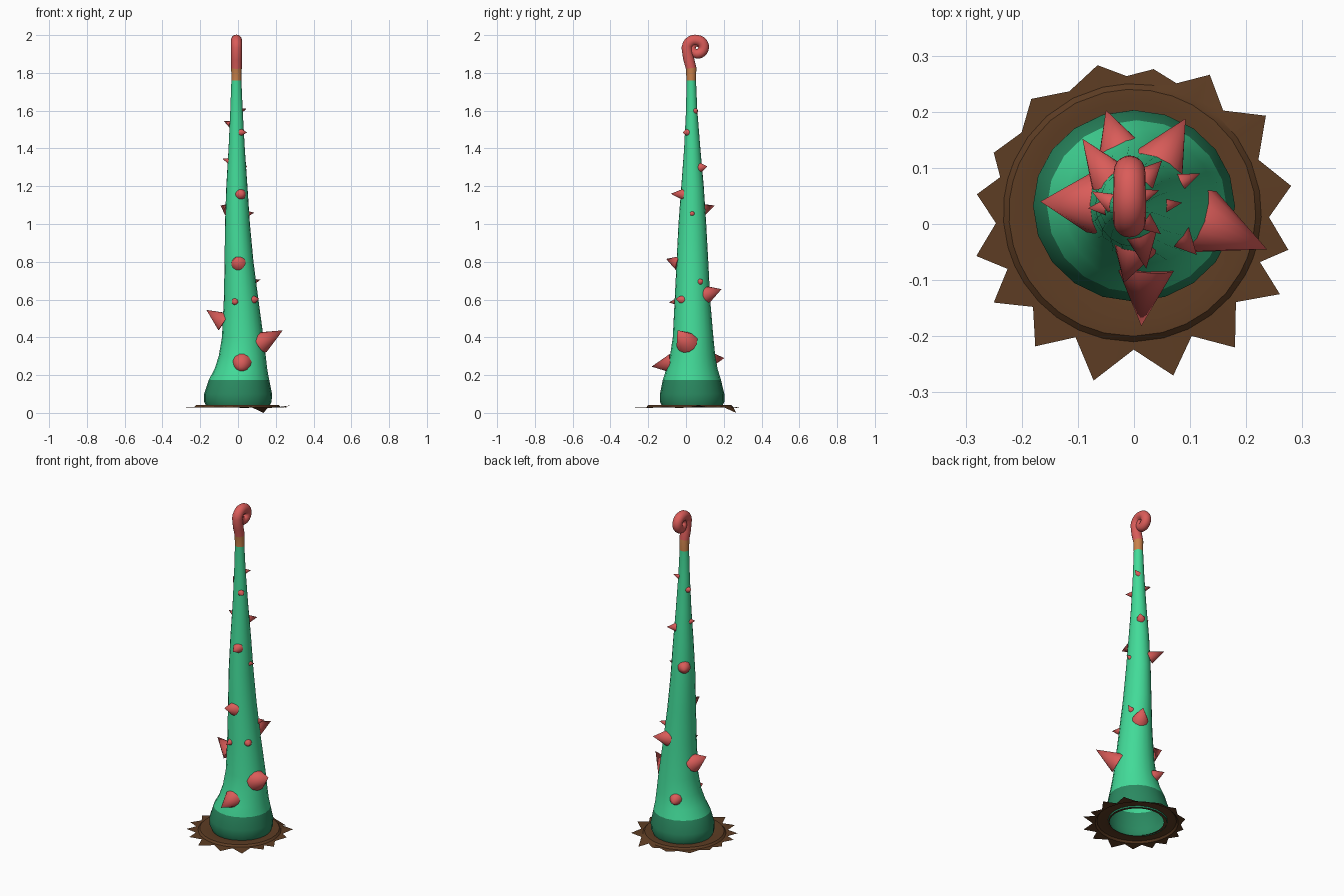
import bpy, bmesh, math
from mathutils import Vector


def material(name, rgb):
    m = bpy.data.materials.new(name)
    m.diffuse_color = (*rgb, 1)
    return m


GREEN = material("green", (0.055, 0.71, 0.318))
DARK_GREEN = material("dark green", (0.023, 0.25, 0.118))
RED = material("coral red", (0.70, 0.107, 0.10))
ORANGE = material("orange", (0.58, 0.22, 0.07))
BROWN = material("earth brown", (0.11, 0.046, 0.017))


def finish(name, bm, mats, angle=40):
    bmesh.ops.recalc_face_normals(bm, faces=bm.faces)
    me = bpy.data.meshes.new(name)
    bm.to_mesh(me)
    bm.free()
    for m in mats:
        me.materials.append(m)
    ob = bpy.data.objects.new(name, me)
    bpy.context.collection.objects.link(ob)
    bpy.ops.object.select_all(action='DESELECT')
    ob.select_set(True)
    bpy.context.view_layer.objects.active = ob
    bpy.ops.object.shade_smooth_by_angle(angle=math.radians(angle))
    return ob


# --- Stalk: (z, x min, x max, y min, y max) outline read off front and side views
outline = [
    (0.03, -0.165, 0.165, -0.125, 0.19), (0.06, -0.18, 0.178, -0.138, 0.203),
    (0.10, -0.18, 0.18, -0.138, 0.203), (0.175, -0.155, 0.165, -0.123, 0.185),
    (0.23, -0.125, 0.155, -0.105, 0.168), (0.30, -0.102, 0.147, -0.085, 0.155),
    (0.40, -0.085, 0.135, -0.07, 0.145), (0.60, -0.075, 0.108, -0.06, 0.128),
    (0.80, -0.071, 0.082, -0.05, 0.118), (1.00, -0.069, 0.063, -0.04, 0.107),
    (1.20, -0.062, 0.05, -0.025, 0.094), (1.40, -0.05, 0.036, -0.01, 0.076),
    (1.60, -0.041, 0.025, 0.0, 0.06), (1.76, -0.035, 0.018, 0.003, 0.053),
]
stations = [((a + b) / 2, (c + d) / 2, z, (b - a) / 2, (d - c) / 2) for z, a, b, c, d in outline]
for y, z, r in [(0.027, 1.825, 0.028), (0.014, 1.875, 0.029)]:
    stations.append((-0.008, y, z, r, r))
# curled tip: spiral radius and tube radius at each quarter turn
curl = [(0.053, 0.029), (0.037, 0.029), (0.036, 0.028), (0.034, 0.026),
        (0.022, 0.016), (0.013, 0.013), (0.006, 0.009)]
STEPS = 6
for i in range((len(curl) - 1) * STEPS + 1):
    k = min(i // STEPS, len(curl) - 2)
    f = i / STEPS - k
    R, r = [curl[k][j] * (1 - f) + curl[k + 1][j] * f for j in (0, 1)]
    a = math.pi - i / STEPS * math.pi / 2
    stations.append((-0.008, 0.058 + R * math.cos(a), 1.935 + R * math.sin(a), r, r))

N = 20
bm = bmesh.new()
rings = []
for i, (x, y, z, rx, ry) in enumerate(stations):
    p, q = stations[max(i - 1, 0)], stations[min(i + 1, len(stations) - 1)]
    t = Vector((0, q[1] - p[1], q[2] - p[2])).normalized()
    if i < len(outline):
        t = Vector((0, 0, 1))
    side = Vector((0, t.z, -t.y))
    rings.append([bm.verts.new(Vector((x, y, z)) + Vector((rx * math.cos(b), 0, 0)) + side * ry * math.sin(b))
                  for b in (2 * math.pi * j / N for j in range(N))])
for i in range(len(rings) - 1):
    # colour bands by station: dark foot, green body, orange collar, red curl
    mi = 1 if i < 3 else 0 if i < len(outline) - 1 else 2 if i < len(outline) else 3
    for j in range(N):
        k = (j + 1) % N
        bm.faces.new((rings[i][j], rings[i][k], rings[i + 1][k], rings[i + 1][j])).material_index = mi
bm.faces.new(rings[-1]).material_index = 3
finish("stalk", bm, [GREEN, DARK_GREEN, ORANGE, RED], 60)

# --- Thorns: base centre, tip, base radius
thorns = [
    ((0.125, 0.003, 0.375), (0.237, -0.045, 0.437), 0.06),
    ((-0.078, 0.037, 0.485), (-0.167, 0.04, 0.545), 0.055),
    ((0.02, -0.085, 0.26), (0.013, -0.182, 0.245), 0.052),
    ((0.0, -0.045, 0.795), (-0.018, -0.105, 0.815), 0.04),
    ((0.013, -0.022, 1.157), (0.022, -0.08, 1.16), 0.03),
    ((0.05, 0.115, 0.63), (0.092, 0.188, 0.655), 0.046),
    ((-0.03, 0.145, 0.285), (-0.05, 0.203, 0.29), 0.036),
    ((-0.048, 0.087, 1.075), (-0.092, 0.152, 1.098), 0.036),
    ((0.02, 0.082, 1.3), (0.05, 0.113, 1.305), 0.024),
    ((0.015, 0.05, 1.6), (0.045, 0.06, 1.61), 0.016),
    ((0.02, 0.004, 1.485), (0.048, -0.018, 1.485), 0.019),
    ((-0.043, 0.04, 1.53), (-0.075, 0.058, 1.545), 0.018),
    ((-0.05, 0.03, 1.335), (-0.082, 0.028, 1.345), 0.018),
    ((0.054, 0.033, 1.055), (0.086, 0.038, 1.06), 0.016),
    ((0.083, 0.075, 0.695), (0.118, 0.09, 0.705), 0.018),
    ((0.084, -0.025, 0.6), (0.112, -0.055, 0.605), 0.024),
    ((-0.015, -0.055, 0.588), (-0.017, -0.09, 0.585), 0.019),
]
bm = bmesh.new()
for base, tip, r in thorns:
    base, tip = Vector(base), Vector(tip)
    d = (tip - base).normalized()
    base = base - d * 0.006
    u = d.orthogonal().normalized()
    w = d.cross(u)
    M = 12
    ring = [bm.verts.new(base + (u * math.cos(2 * math.pi * j / M) + w * math.sin(2 * math.pi * j / M)) * r)
            for j in range(M)]
    apex = bm.verts.new(tip)
    bm.faces.new(ring)
    for j in range(M):
        bm.faces.new((ring[j], ring[(j + 1) % M], apex))
finish("thorns", bm, [RED], 60)

# --- Broken earth: low mound ring with a hole, and ragged points around it
tips = [(-0.065, 0.283, 0.03), (0.035, 0.276, 0.025), (0.135, 0.266, 0.0), (0.235, 0.193, 0.03),
        (0.28, 0.068, 0.04), (0.275, -0.046, 0.025), (0.26, -0.125, 0.035), (0.18, -0.22, 0.025),
        (0.07, -0.27, 0.03), (-0.072, -0.279, 0.03), (-0.176, -0.218, 0.03), (-0.25, -0.14, 0.03),
        (-0.281, -0.057, 0.03), (-0.28, 0.053, 0.03), (-0.25, 0.127, 0.03), (-0.183, 0.223, 0.03)]
C = Vector((-0.003, 0.02, 0))
angs = [math.atan2(y - C.y, x - C.x) for x, y, z in tips]
bm = bmesh.new()
loops = []
for r, z in [(0.15, 0.035), (0.2, 0.042), (0.22, 0.041), (0.23, 0.03)]:
    loop = []
    for i, a in enumerate(angs):
        b = angs[(i + 1) % len(angs)]
        m = a - ((a - b) % (2 * math.pi)) / 2
        loop += [bm.verts.new(C + Vector((r * math.cos(t), r * math.sin(t), z))) for t in (a, m)]
    loops.append(loop)
edge = []
for i, p in enumerate(tips):
    v = loops[-1][2 * i + 1].co
    edge += [bm.verts.new(p), bm.verts.new(C + (v - C) * 1.06)]
    edge[-1].co.z = 0.029
loops.append(edge)
for lo, hi in zip(loops, loops[1:]):
    for j in range(len(lo)):
        k = (j + 1) % len(lo)
        bm.faces.new((lo[j], lo[k], hi[k], hi[j]))
finish("broken_earth", bm, [BROWN], 30)
